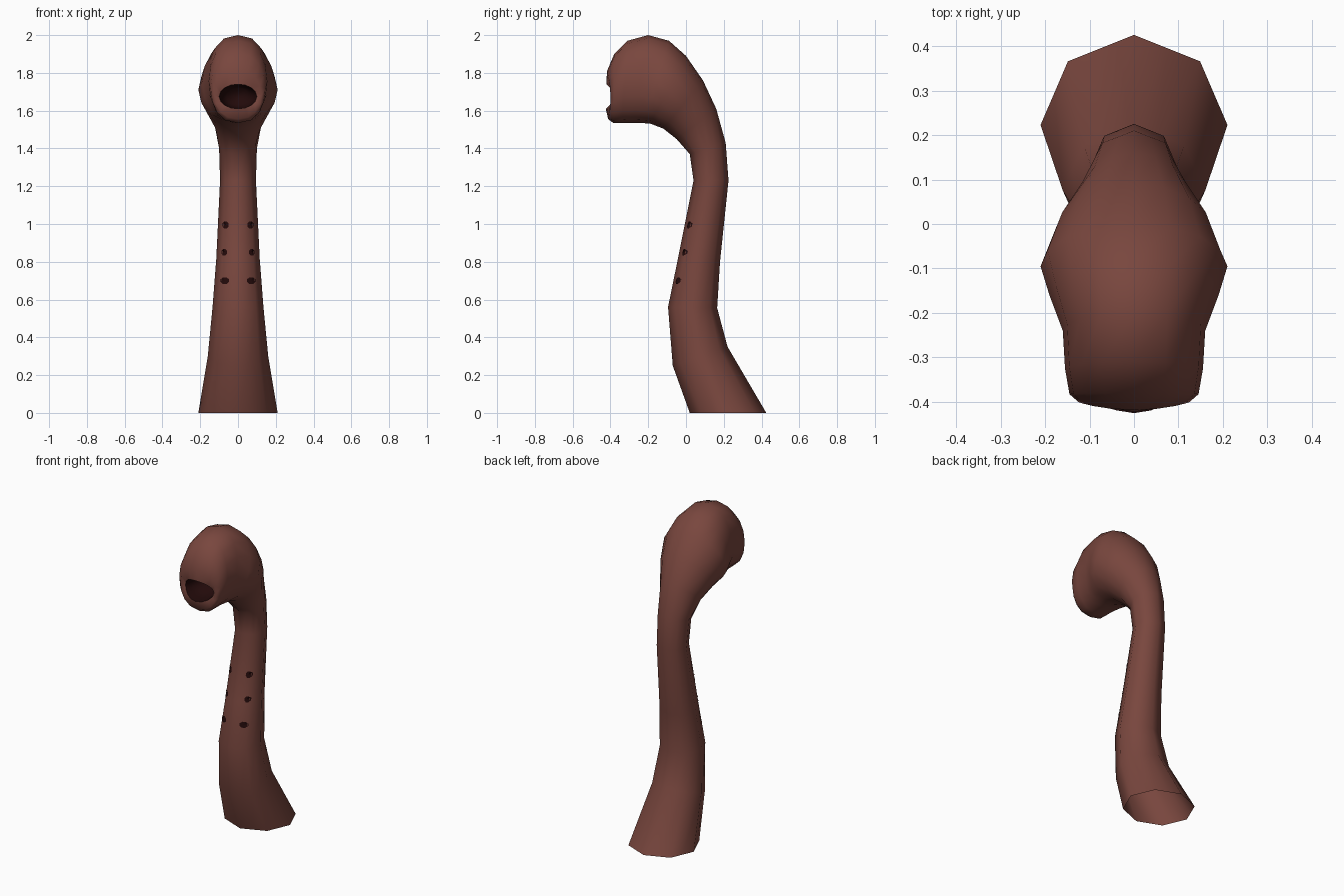
import bpy, bmesh, math
from mathutils import Vector
from mathutils.bvhtree import BVHTree

if "Cube" in bpy.data.objects:
    bpy.data.objects.remove(bpy.data.objects["Cube"])

SIDES = 16


def material(name, rgb):
    m = bpy.data.materials.new(name)
    m.diffuse_color = (*rgb, 1)
    m.use_nodes = True
    m.node_tree.nodes["Principled BSDF"].inputs["Base Color"].default_value = m.diffuse_color
    return m


skin = material("reddish brown skin", (0.19, 0.062, 0.048))
dark = material("dark maroon", (0.016, 0.003, 0.003))


def ring(front, back, width, eight_sided=False, power=1.0, bow=0.0):
    """Cross-section through a front and a back point (y, z) with a half width."""
    f, b = Vector((0, *front)), Vector((0, *back))
    mid, half = (f + b) / 2, (f - b) / 2
    pts = []
    for i in range(SIDES):
        a = 2 * math.pi * i / SIDES
        s = math.copysign(abs(math.sin(a)) ** power, math.sin(a))
        p = mid + half * math.cos(a) + Vector((width * s, bow * s * s, 0))
        pts.append(p)
    if eight_sided:
        for i in range(1, SIDES, 2):
            pts[i] = (pts[i - 1] + pts[(i + 1) % SIDES]) / 2
    return pts


def add_object(name, bm, mat):
    me = bpy.data.meshes.new(name)
    bm.to_mesh(me)
    bm.free()
    me.materials.append(mat)
    ob = bpy.data.objects.new(name, me)
    bpy.context.collection.objects.link(ob)


def loft(name, rings, mat, cap_end=False):
    bm = bmesh.new()
    rows = [[bm.verts.new(p) for p in r] for r in rings]
    for lo, hi in zip(rows, rows[1:]):
        for i in range(SIDES):
            j = (i + 1) % SIDES
            bm.faces.new((lo[i], lo[j], hi[j], hi[i]))
    if cap_end:
        bm.faces.new(rows[-1])
    for f in bm.faces:
        f.smooth = True
    bm.normal_update()
    tree = BVHTree.FromBMesh(bm)
    add_object(name, bm, mat)
    return tree


# Neck and head: one open-bottomed skin, from the base up to the lips
lip = ring((-0.425, 1.61), (-0.422, 1.74), 0.10, bow=0.04)
body = [
    ring((0.02, 0.0), (0.425, 0.0), 0.21, True),
    ring((-0.07, 0.25), (0.22, 0.35), 0.16, True),
    ring((-0.095, 0.56), (0.165, 0.555), 0.135, True),
    ring((-0.04, 0.83), (0.18, 0.80), 0.115, True),
    ring((0.04, 1.23), (0.225, 1.23), 0.095, True),
    ring((0.02, 1.37), (0.21, 1.43), 0.10, True),
    ring((-0.05, 1.45), (0.16, 1.61), 0.125),
    ring((-0.12, 1.505), (0.09, 1.76), 0.175),
    ring((-0.19, 1.532), (0.0, 1.89), 0.21),
    ring((-0.23, 1.534), (-0.09, 1.97), 0.19, power=0.9),
    ring((-0.28, 1.535), (-0.20, 2.0), 0.16, power=0.8),
    ring((-0.34, 1.535), (-0.31, 1.97), 0.155, power=0.8),
    ring((-0.385, 1.535), (-0.38, 1.90), 0.145, power=0.8),
    ring((-0.412, 1.555), (-0.418, 1.81), 0.125, power=0.9, bow=0.015),
    lip,
]
tree = loft("neck_and_head", body, skin)

# Mouth cavity
loft("mouth_cavity", [lip,
                      ring((-0.36, 1.61), (-0.36, 1.74), 0.09),
                      ring((-0.26, 1.63), (-0.26, 1.72), 0.06)], dark, True)


def on_skin(x, z):
    """Point just in front of the neck at this x and z."""
    hit = tree.ray_cast(Vector((x, -1, z)), Vector((0, 1, 0)))[0]
    return hit - Vector((0, 0.006, 0))


# Small dark spots down the front of the neck, in mirrored pairs
for row, (x, z, rx, rz) in enumerate([(0.066, 0.995, 0.017, 0.021),
                                      (0.073, 0.85, 0.016, 0.019),
                                      (0.070, 0.70, 0.024, 0.019)]):
    for side, label in ((-1, "left"), (1, "right")):
        bm = bmesh.new()
        centre = bm.verts.new(on_skin(side * x, z))
        rim = []
        for i in range(8):
            a = math.pi * (i + 0.5) / 4
            rim.append(bm.verts.new(on_skin(side * x + rx * math.cos(a),
                                            z + rz * math.sin(a))))
        for i in range(8):
            bm.faces.new((centre, rim[i], rim[(i + 1) % 8]))
        add_object(f"neck_spot_{row}_{label}", bm, dark)
